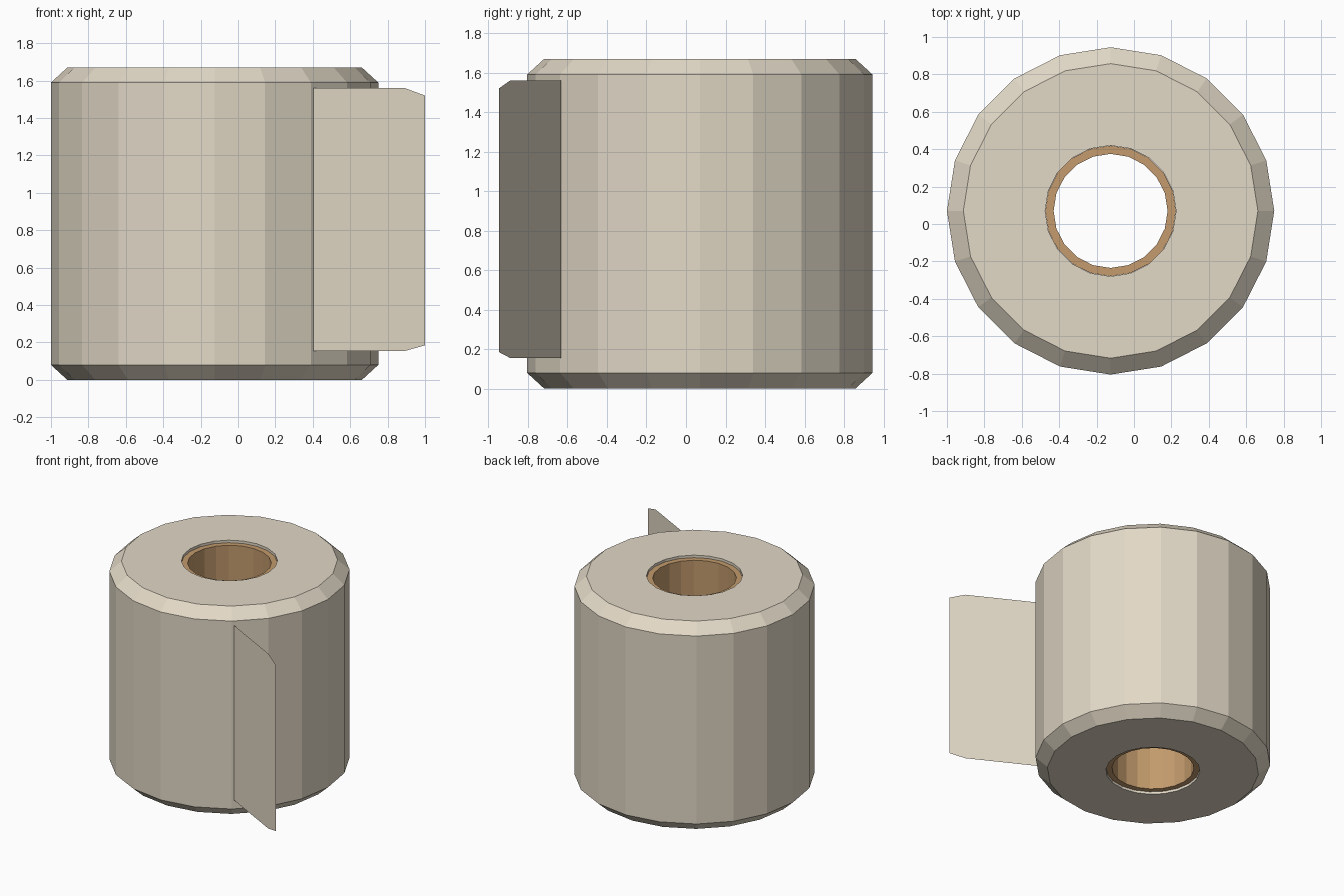
import bpy
import bmesh
import math

cube = bpy.data.objects.get("Cube")
if cube:
    bpy.data.objects.remove(cube, do_unlink=True)

SIDES = 20
CENTER = (-0.125, 0.07, 0)
HEIGHT = 1.67
RADIUS = 0.875
BEVEL_H = 0.08
HOLE = 0.35
RECESS = 0.02


def make_material(name, color):
    mat = bpy.data.materials.new(name)
    mat.use_nodes = True
    mat.diffuse_color = (*color, 1)
    mat.node_tree.nodes["Principled BSDF"].inputs["Base Color"].default_value = (*color, 1)
    return mat


def make_object(name, bm, mat, location=(0, 0, 0)):
    mesh = bpy.data.meshes.new(name)
    bm.to_mesh(mesh)
    bm.free()
    mesh.materials.append(mat)
    obj = bpy.data.objects.new(name, mesh)
    obj.location = location
    bpy.context.collection.objects.link(obj)
    return obj


def lathe(name, profile, mat):
    """Sweep a closed (radius, z) profile into a faceted ring."""
    bm = bmesh.new()
    rings = []
    for i in range(SIDES):
        a = math.tau * i / SIDES
        rings.append([bm.verts.new((r * math.cos(a), r * math.sin(a), z)) for r, z in profile])
    n = len(profile)
    for i in range(SIDES):
        this, after = rings[i], rings[(i + 1) % SIDES]
        for j in range(n):
            k = (j + 1) % n
            bm.faces.new((this[j], after[j], after[k], this[k]))
    bmesh.ops.recalc_face_normals(bm, faces=bm.faces)
    return make_object(name, bm, mat, CENTER)


paper = make_material("cream paper", (0.76, 0.69, 0.565))
card = make_material("brown cardboard", (0.546, 0.328, 0.153))

# Wound paper with bevelled rims
rim = RADIUS * 0.9
lathe("paper_roll", [
    (HOLE, 0), (rim, 0), (RADIUS, BEVEL_H),
    (RADIUS, HEIGHT - BEVEL_H), (rim, HEIGHT), (HOLE, HEIGHT),
], paper)

# Cardboard core, set slightly inside both ends
lathe("cardboard_core", [
    (0.305, RECESS), (HOLE - 0.001, RECESS),
    (HOLE - 0.001, HEIGHT - RECESS), (0.305, HEIGHT - RECESS),
], card)

# Loose sheet peeling away from the roll, with clipped outer corners
start, end = (0.405, -0.632), (1.0, -0.947)
outline = [(0, 0.155), (0.82, 0.155), (1, 0.185), (1, 1.52), (0.82, 1.56), (0, 1.56)]
bm = bmesh.new()
bm.faces.new([
    bm.verts.new((start[0] + t * (end[0] - start[0]), start[1] + t * (end[1] - start[1]), z))
    for t, z in outline
])
make_object("loose_sheet", bm, paper)
